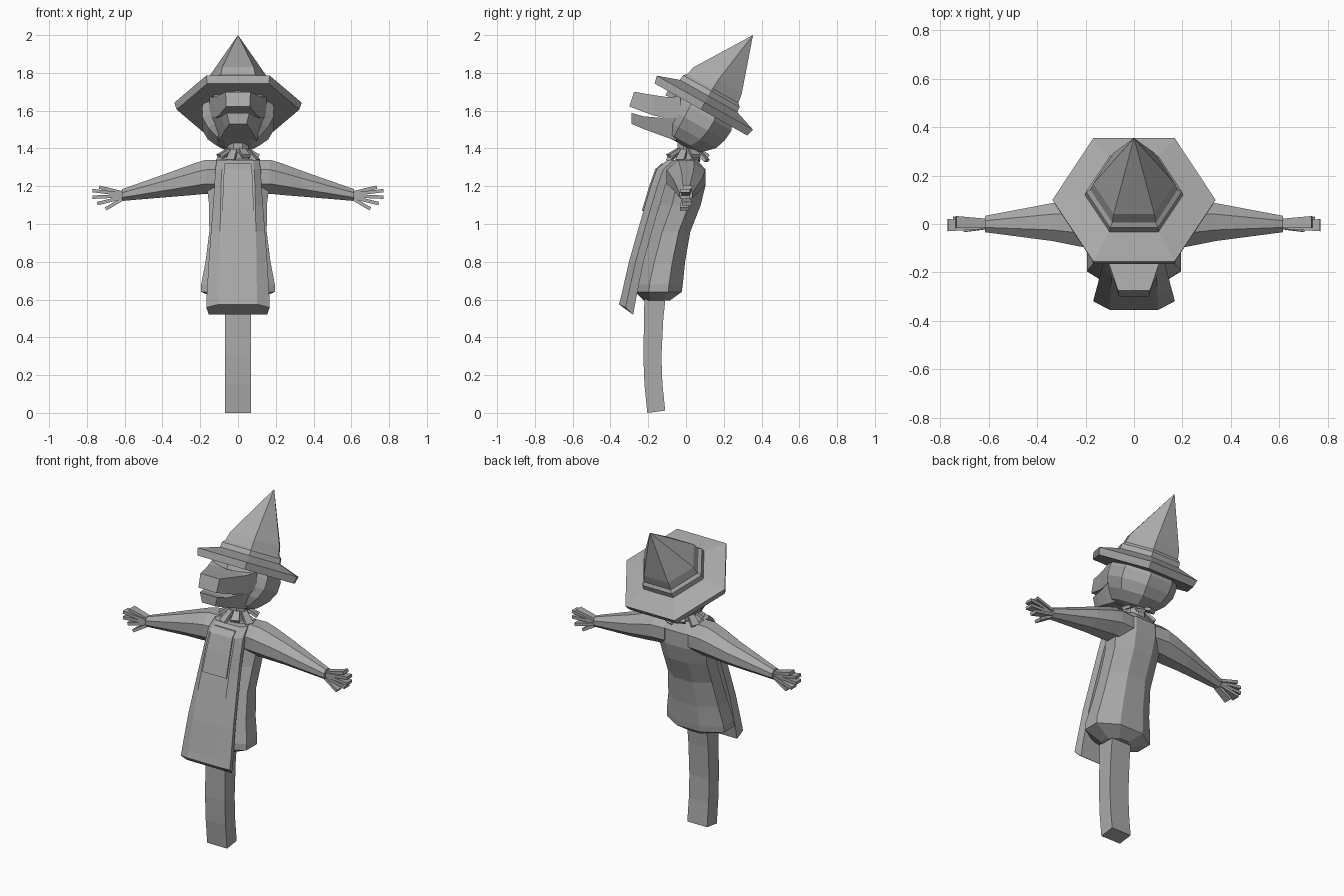
import bpy, bmesh, math
from mathutils import Vector

if "Cube" in bpy.data.objects:
    bpy.data.objects.remove(bpy.data.objects["Cube"])

grey = bpy.data.materials.new("grey")
grey.diffuse_color = (0.4, 0.4, 0.4, 1)
grey.use_nodes = True
grey.node_tree.nodes["Principled BSDF"].inputs["Base Color"].default_value = grey.diffuse_color


def loft(name, rings, mirror=False):
    """Skin a list of equal-length point rings and cap both ends."""
    bm = bmesh.new()
    vs = [[bm.verts.new(p) for p in r] for r in rings]
    n = len(rings[0])
    for a, b in zip(vs, vs[1:]):
        for i in range(n):
            j = (i + 1) % n
            bm.faces.new((a[i], a[j], b[j], b[i]))
    bm.faces.new(vs[0])
    bm.faces.new(vs[-1])
    bmesh.ops.remove_doubles(bm, verts=bm.verts, dist=1e-5)
    if mirror:
        dup = bmesh.ops.duplicate(bm, geom=bm.verts[:] + bm.edges[:] + bm.faces[:])
        for v in dup["geom"]:
            if isinstance(v, bmesh.types.BMVert):
                v.co.x = -v.co.x
    bmesh.ops.recalc_face_normals(bm, faces=bm.faces)
    me = bpy.data.meshes.new(name)
    bm.to_mesh(me)
    bm.free()
    me.materials.append(grey)
    ob = bpy.data.objects.new(name, me)
    bpy.context.collection.objects.link(ob)
    return ob


def octagon(rx, ry):
    """Flat-sided octagon with exact half extents."""
    k = 1 / math.cos(math.pi / 8)
    return [(rx * k * math.cos(a), ry * k * math.sin(a))
            for a in [math.pi / 8 + i * math.pi / 4 for i in range(8)]]


def strip(name, a, b, side, w0, w1, t, mirror=False):
    """Tapered flat strip from a to b, widened along side."""
    a, b, s = Vector(a), Vector(b), Vector(side).normalized()
    up = (b - a).cross(s).normalized() * t / 2
    rings = [[p + s * w + up, p - s * w + up, p - s * w - up, p + s * w - up]
             for p, w in ((a, w0 / 2), (b, w1 / 2))]
    return loft(name, rings, mirror)


# Bent square post: front y, back y, front z, back z
post = [(-.205, -.11, 0, .012), (-.22, -.125, .15, .155), (-.226, -.13, .3, .3),
        (-.222, -.12, .5, .5), (-.22, -.105, .64, .64)]
loft("post", [[(-.068, f, zf), (.068, f, zf), (.068, b, zb), (-.068, b, zb)]
              for f, b, zf, zb in post])

# Robe body: z, centre y, half depth, half width
body = [(.595, -.155, .07, .085), (.64, -.145, .122, .195), (.68, -.142, .125, .195),
        (.8, -.12, .115, .172), (.96, -.082, .105, .152), (1.1, -.03, .108, .153),
        (1.2, -.006, .108, .165), (1.29, 0, .102, .16), (1.345, 0, .055, .1)]
loft("robe", [[(x, yc + y, z) for x, y in octagon(w, d)] for z, yc, d, w in body])

# Sleeves: x, centre y, centre z, half depth, half height
arm = [(.08, 0, 1.25, .095, .09), (.17, 0, 1.25, .102, .09), (.23, .003, 1.238, .095, .084),
       (.34, .008, 1.213, .078, .068), (.615, 0, 1.153, .034, .031)]
loft("sleeves", [[(x, yc + y, zc + z) for y, z in octagon(d, h)]
                 for x, yc, zc, d, h in arm], True)

# Straw fingers fanned from each wrist
for i, (x, z, y) in enumerate([(.735, 1.195, .008), (.77, 1.177, -.005), (.77, 1.142, -.005),
                               (.745, 1.108, .005), (.7, 1.08, -.008)]):
    strip(f"straw_finger_{i}", (.61, y * .5, 1.165 - i * .008), (x, y, z),
          (0, 1, 0), .035, .05, .018, True)

# Apron: z, front y, front half width, side half width, back y, bottom drop at back
apron = [(.575, -.355, .10, .168, -.28, .055), (.62, -.343, .10, .166, -.265, .02),
         (.8, -.302, .098, .155, -.225, 0), (.96, -.257, .095, .143, -.18, 0),
         (1.1, -.217, .092, .132, -.14, 0), (1.2, -.187, .09, .125, -.11, 0),
         (1.29, -.155, .085, .12, -.07, 0), (1.338, -.1, .08, .112, -.04, 0)]
loft("apron", [[(-a, f, z), (a, f, z), (b, f + .035, z - d * .3), (b * .92, k, z - d),
                (-b * .92, k, z - d), (-b, f + .035, z - d * .3)]
               for z, f, a, b, k, d in apron])

# Thin bib plate on the chest
bib = [(1.07, -.226, .082), (1.1, -.217, .082), (1.2, -.187, .079),
       (1.29, -.155, .074), (1.32, -.122, .072)]
loft("bib", [[(-w, f - .008, z), (w, f - .008, z), (w, f + .01, z), (-w, f + .01, z)]
             for z, f, w in bib])

# Neck and ragged straw collar
loft("neck", [[(x, y + .01, z) for x, y in octagon(.055, .055)] for z in (1.31, 1.43)])
for i in range(8):
    a = (i + .5) * math.pi / 4
    c, s = math.cos(a), math.sin(a)
    tip = 1.335 if i % 2 else 1.36
    strip(f"collar_straw_{i}", (.04 * c, .01 + .04 * s, 1.4), (.11 * c, .01 + .11 * s, tip),
          (-s, c, 0), .03, .05, .018)

# Head and hat share a frame leaning backwards
TILT = math.radians(29.3)


def lean(x, d, n):
    return (x, .1 + d * math.cos(TILT) + n * math.sin(TILT),
            1.6425 - d * math.sin(TILT) + n * math.cos(TILT))


# Head: height, centre depth, half depth, half width
head = [(.02, .0, .16, .165), (-.06, .015, .18, .19), (-.12, .015, .175, .188),
        (-.18, .01, .16, .16), (-.235, -.005, .12, .115), (-.255, -.01, .08, .07)]
loft("head", [[lean(x, c + d, n) for x, d in octagon(w, k)] for n, c, k, w in head])

# Snout and jaw: y, bottom z, top z, bottom half width, top half width
snout = [(-.03, .0, 1.56, 1.675, .15, .15), (-.10, .0, 1.56, 1.672, .125, .13),
         (-.175, .0, 1.575, 1.683, .10, .10), (-.30, .025, 1.622, 1.70, .062, .066)]
loft("upper_snout", [[(-b, y, z0), (b, y, z0), (t, y + k, z1), (-t, y + k, z1)]
                     for y, k, z0, z1, b, t in snout])
jaw = [(-.05, 1.44, 1.57, .1, .14), (-.13, 1.468, 1.562, .085, .115),
       (-.225, 1.503, 1.57, .065, .088), (-.288, 1.53, 1.588, .045, .06)]
loft("lower_jaw", [[(-b, y, z0), (b, y, z0), (t, y, z1), (-t, y, z1)]
                   for y, z0, z1, b, t in jaw])

# Brow ridge above the snout
loft("brow", [[(-.135, -.06, 1.665), (0, -.11, 1.68), (.135, -.06, 1.665)],
              [(-.1, -.04, 1.735), (0, -.08, 1.74), (.1, -.04, 1.735)],
              [(-.1, .05, 1.735), (0, .05, 1.74), (.1, .05, 1.735)]])

# Six-sided pointed hat: radius, height, backward shift
hat = [(.325, -.042, 0), (.337, 0, 0), (.202, .04, 0), (.198, .07, 0),
       (.18, .085, 0), (.168, .135, .002), (0, .436, .047)]
loft("hat", [[lean(r * math.cos(i * math.pi / 3), s + r * math.sin(i * math.pi / 3), n)
              for i in range(6)] for r, n, s in hat[:-1]]
     + [[lean(.0005 * math.cos(i * math.pi / 3), .047 + .0005 * math.sin(i * math.pi / 3), .436)
         for i in range(6)]])
